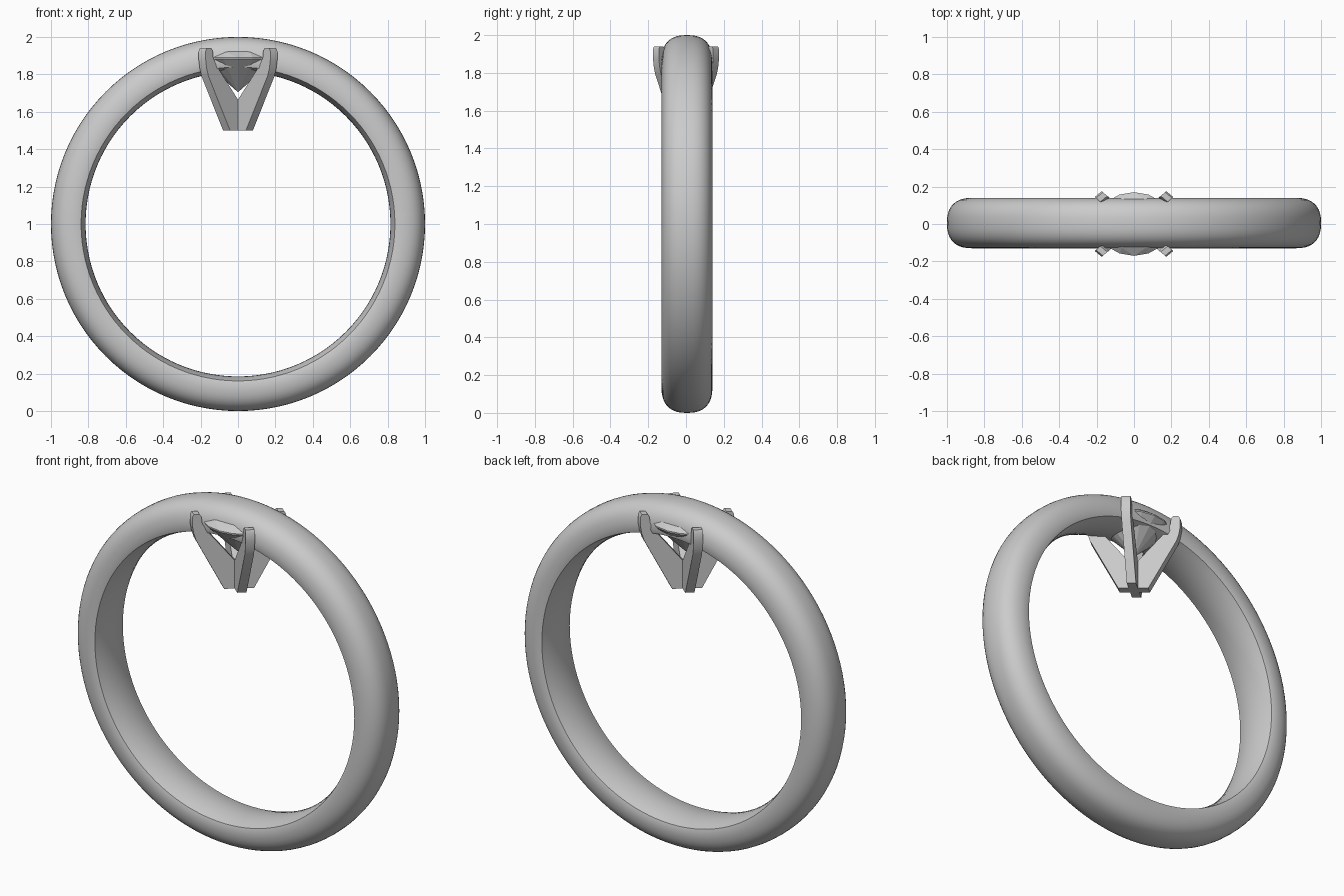
import bpy, bmesh
from math import sin, cos, pi, sqrt

if "Cube" in bpy.data.objects:
    bpy.data.objects.remove(bpy.data.objects["Cube"])


def finish(name, bm, smooth):
    bmesh.ops.recalc_face_normals(bm, faces=bm.faces)
    me = bpy.data.meshes.new(name)
    bm.to_mesh(me)
    bm.free()
    ob = bpy.data.objects.new(name, me)
    bpy.context.collection.objects.link(ob)
    bpy.ops.object.select_all(action='DESELECT')
    ob.select_set(True)
    bpy.context.view_layer.objects.active = ob
    if smooth:
        bpy.ops.object.shade_smooth_by_angle(angle=smooth)
    return ob


OVAL = 1.2  # the stone and setting are wider in x than in y

# Band: domed outside, gently convex inside, revolved about the y axis
def spow(v, e):
    return (abs(v) ** e) * (1 if v >= 0 else -1)

W, SEG = 0.135, 112
profile = []
for i in range(21):
    a = pi * i / 20
    profile.append((W * spow(cos(a), 0.8), 0.86 + 0.14 * spow(sin(a), 0.8)))
for i in range(9):
    t = -1 + i / 4
    profile.append((0.129 * t, 0.815 + 0.024 * t * t))

bm = bmesh.new()
rings = []
for s in range(SEG):
    a = 2 * pi * s / SEG
    rings.append([bm.verts.new((r * cos(a), y + 0.005, 1 + r * sin(a))) for y, r in profile])
n = len(profile)
for s in range(SEG):
    p, q = rings[s], rings[(s + 1) % SEG]
    for i in range(n):
        j = (i + 1) % n
        bm.faces.new((p[i], p[j], q[j], q[i]))
finish("band", bm, 0.6)

# Prongs: a side profile (radius, height) given thickness, placed on the diagonals
prong = [(0, 1.50), (0.072, 1.50), (0.208, 1.79), (0.219, 1.83), (0.2255, 1.875),
         (0.2255, 1.925), (0.218, 1.94), (0.190, 1.94), (0.1815, 1.925),
         (0.178, 1.89), (0.160, 1.85), (0.022, 1.665), (0, 1.64)]
HALF = 0.022
bm = bmesh.new()
for k in range(4):
    a = pi / 4 + k * pi / 2
    sides = []
    for o in (-HALF, HALF):
        sides.append([bm.verts.new((OVAL * (r * cos(a) - o * sin(a)), r * sin(a) + o * cos(a), z))
                      for r, z in prong])
    bm.faces.new(sides[0])
    bm.faces.new(sides[1][::-1])
    for i in range(len(prong)):
        j = (i + 1) % len(prong)
        bm.faces.new((sides[0][i], sides[1][i], sides[1][j], sides[0][j]))
finish("prong_setting", bm, 0.5)

# Stone: faceted brilliant as the hull of table, crown, girdle and culet points
bm = bmesh.new()
for count, r, z, turn in ((8, 0.095, 1.938, 0), (8, 0.138, 1.918, pi / 8),
                          (16, 0.17, 1.890, 0), (16, 0.17, 1.882, 0),
                          (8, 0.045, 1.752, pi / 8)):
    for i in range(count):
        a = turn + 2 * pi * i / count
        bm.verts.new((OVAL * r * cos(a), r * sin(a), z))
bm.verts.new((0, 0, 1.705))
bmesh.ops.convex_hull(bm, input=bm.verts)
finish("stone", bm, 0)
